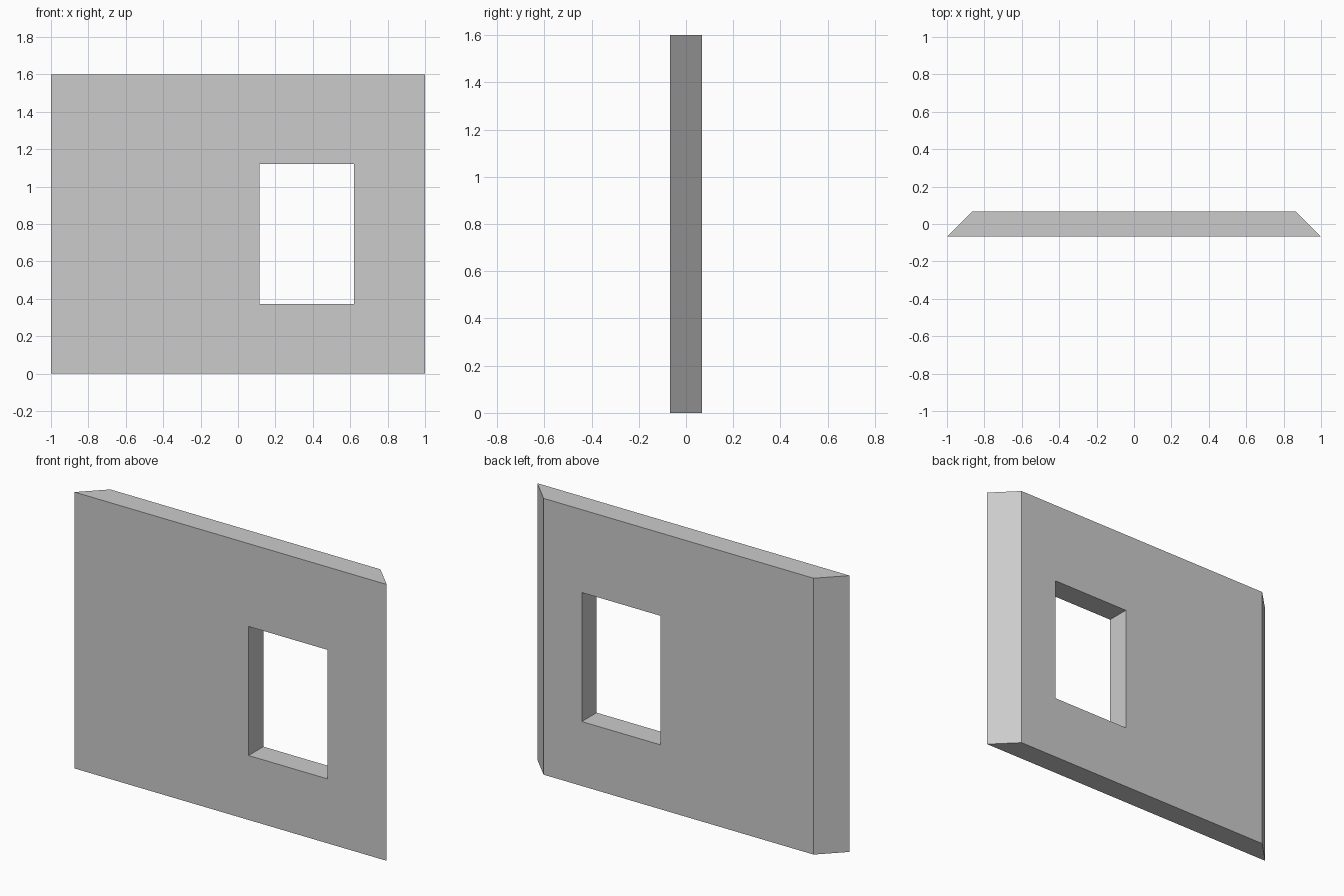
import bpy, bmesh

if "Cube" in bpy.data.objects:
    bpy.data.objects.remove(bpy.data.objects["Cube"])

T = 0.0675            # half thickness
MITRE = 2 * T         # 45 degree end cuts
HEIGHT = 1.6
WINDOW = (0.115, 0.62, 0.373, 1.12)   # x0, x1, z0, z1


def ring(bm, x0, x1, z0, z1, y):
    return [bm.verts.new((x, y, z)) for x, z in ((x0, z0), (x1, z0), (x1, z1), (x0, z1))]


bm = bmesh.new()
# Wall outline (narrower at the back) and window opening, front and back
outer_front = ring(bm, -1, 1, 0, HEIGHT, -T)
outer_back = ring(bm, -1 + MITRE, 1 - MITRE, 0, HEIGHT, T)
inner_back = ring(bm, *WINDOW, T)
inner_front = ring(bm, *WINDOW, -T)

# Join the rings in a closed loop: ends, back, window reveal, front
rings = [outer_front, outer_back, inner_back, inner_front]
for k, a in enumerate(rings):
    b = rings[(k + 1) % 4]
    for i in range(4):
        j = (i + 1) % 4
        bm.faces.new((a[i], a[j], b[j], b[i]))
bmesh.ops.recalc_face_normals(bm, faces=bm.faces)

mesh = bpy.data.meshes.new("window_wall")
bm.to_mesh(mesh)
bm.free()
bpy.context.collection.objects.link(bpy.data.objects.new("window_wall", mesh))
